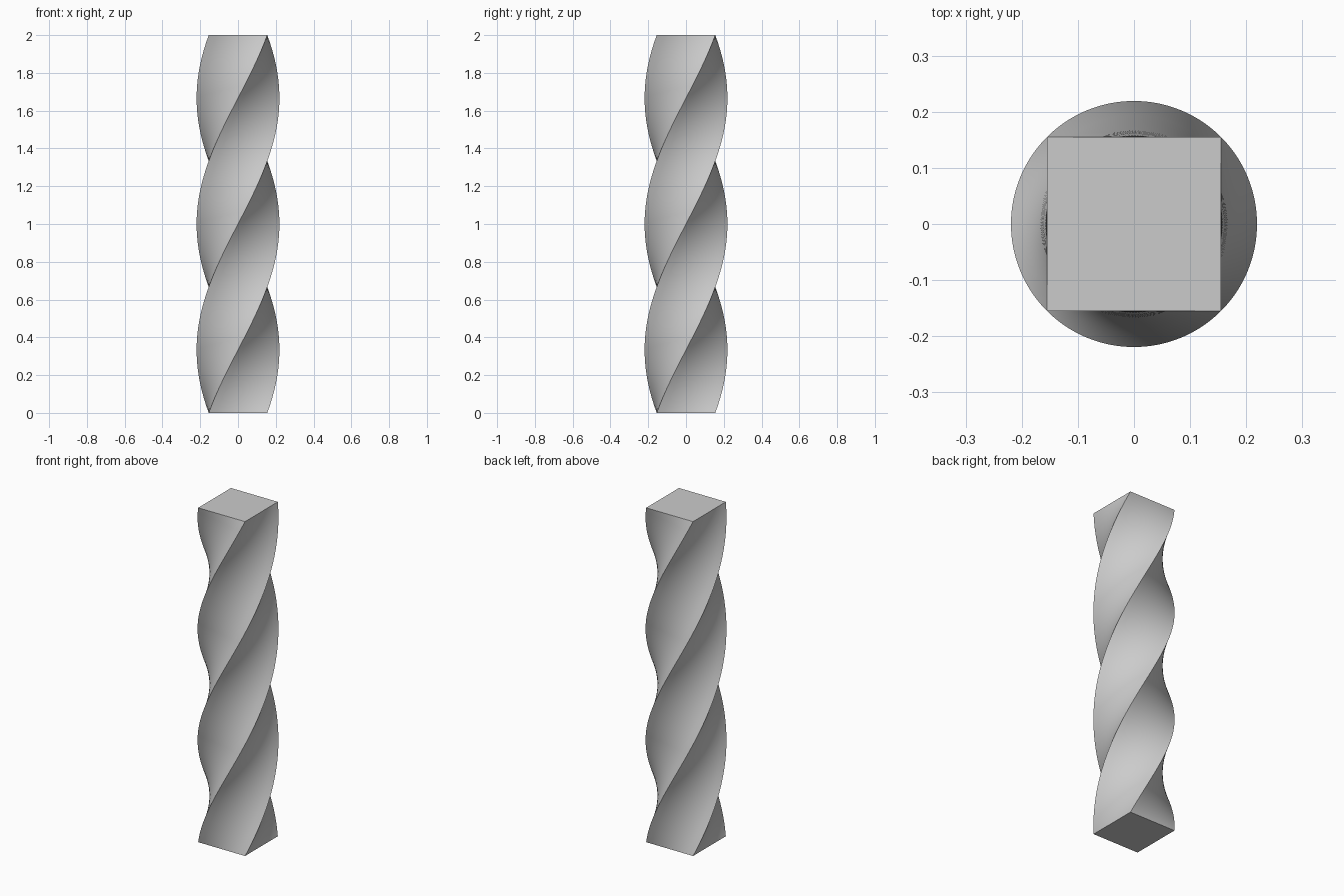
import bpy, bmesh, math

if "Cube" in bpy.data.objects:
    bpy.data.objects.remove(bpy.data.objects["Cube"])

HALF, HEIGHT = 0.155, 2.0
TWIST = math.radians(270)
ACROSS, LAYERS = 8, 144

# Square outline, each side divided for smooth twisted faces
corners = [(-HALF, -HALF), (HALF, -HALF), (HALF, HALF), (-HALF, HALF)]
outline = []
for i, (ax, ay) in enumerate(corners):
    bx, by = corners[(i + 1) % 4]
    for k in range(ACROSS):
        t = k / ACROSS
        outline.append((ax + (bx - ax) * t, ay + (by - ay) * t))

# Stack of outlines turned steadily counter-clockwise going up
bm = bmesh.new()
rings = []
for j in range(LAYERS + 1):
    a = TWIST * j / LAYERS
    c, s = math.cos(a), math.sin(a)
    rings.append([bm.verts.new((x * c - y * s, x * s + y * c, HEIGHT * j / LAYERS))
                  for x, y in outline])

# Twisted sides
n = len(outline)
for low, high in zip(rings, rings[1:]):
    for i in range(n):
        k = (i + 1) % n
        bm.faces.new((low[i], low[k], high[k], high[i]))

# Flat end caps
bm.faces.new(rings[0][::-1])
bm.faces.new(rings[-1])

mesh = bpy.data.meshes.new("twisted_column")
bm.to_mesh(mesh)
bm.free()
column = bpy.data.objects.new("twisted_column", mesh)
bpy.context.collection.objects.link(column)

# Smooth sides with crisp corners
bpy.context.view_layer.objects.active = column
column.select_set(True)
bpy.ops.object.shade_smooth_by_angle(angle=math.radians(30))
